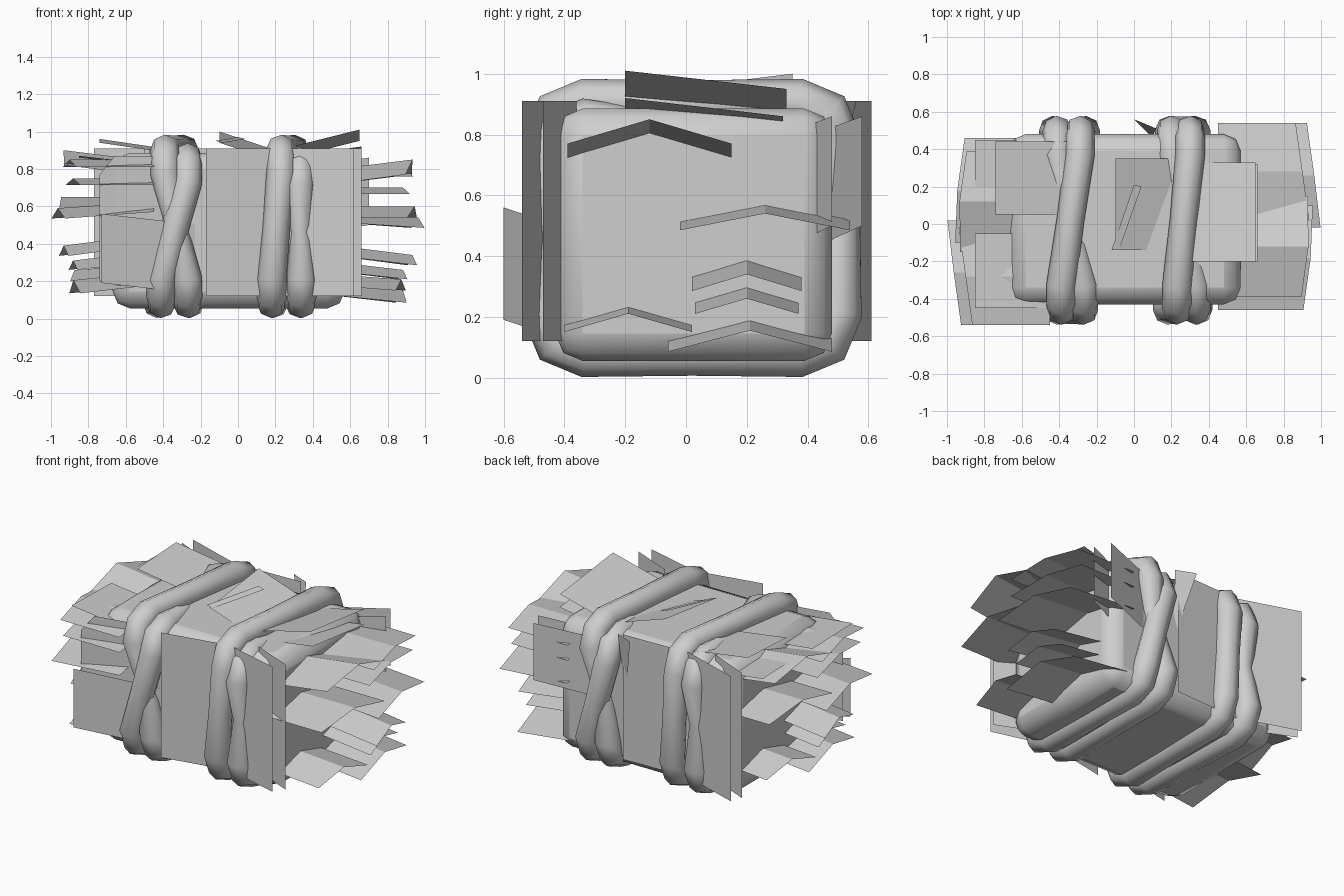
import bpy
import bmesh
from math import pi
from mathutils import Matrix, Vector

cube = bpy.data.objects.get("Cube")
if cube:
    bpy.data.objects.remove(cube, do_unlink=True)

grey = bpy.data.materials.new("plain_grey")
grey.use_nodes = True
tone = (0.62, 0.62, 0.62, 1)
grey.diffuse_color = tone
grey.node_tree.nodes["Principled BSDF"].inputs["Base Color"].default_value = tone


def link(name, data):
    obj = bpy.data.objects.new(name, data)
    bpy.context.scene.collection.objects.link(obj)
    data.materials.append(grey)
    return obj


def activate(obj):
    bpy.ops.object.select_all(action="DESELECT")
    obj.select_set(True)
    bpy.context.view_layer.objects.active = obj


def sheet(name, first_edge, second_edge, turned=False):
    """A thin straw sheet stretched between two matching edge paths."""
    bm = bmesh.new()
    spin = Matrix.Rotation(pi if turned else 0, 3, "Z")
    rows = [[bm.verts.new(spin @ Vector(p)) for p in edge] for edge in (first_edge, second_edge)]
    for i in range(len(first_edge) - 1):
        bm.faces.new((rows[0][i], rows[0][i + 1], rows[1][i + 1], rows[1][i]))
    mesh = bpy.data.meshes.new(name)
    bm.to_mesh(mesh)
    bm.free()
    return link(name, mesh)


# Bale body: a box with rounded edges
bm = bmesh.new()
bmesh.ops.create_cube(bm, size=1)
bmesh.ops.scale(bm, vec=(1.24, 0.91, 0.83), verts=bm.verts)
bmesh.ops.translate(bm, vec=(-0.05, 0.025, 0.47), verts=bm.verts)
mesh = bpy.data.meshes.new("bale_body")
bm.to_mesh(mesh)
bm.free()
body = link("bale_body", mesh)
bevel = body.modifiers.new("rounded_edges", "BEVEL")
bevel.width = 0.09
bevel.segments = 2
activate(body)
bpy.ops.object.shade_smooth_by_angle(angle=0.7)


# Rope strands: closed tubes round the bale; sunk sides pass under the other strand
def strand(name, front_bottom, back_bottom, back_top, front_top, high, sunk):
    front, back, low = -0.46, 0.5, 0.08
    corners = [
        ("bottom", front_bottom, front, low, 1, 1),
        ("back", back_bottom, back, low, -1, 1),
        ("top", back_top, back, high, -1, -1),
        ("front", front_top, front, high, 1, -1),
    ]
    inward = {"bottom": (0, 1), "back": (-1, 0), "top": (0, -1), "front": (1, 0)}
    path = []
    for i, (side, x, y, z, dy, dz) in enumerate(corners):
        bend = [(x, y, z + dz * 0.13), (x, y + dy * 0.035, z + dz * 0.035), (x, y + dy * 0.13, z)]
        if side in ("back", "front"):
            bend.reverse()
        path += [(co, 1.04) for co in bend]
        # middle of the side, narrower and lower where it is sunk
        _, next_x, next_y, next_z, _, _ = corners[(i + 1) % 4]
        depth, width = (0.035, 0.78) if side in sunk else (0, 0.97)
        in_y, in_z = inward[side]
        middle = ((x + next_x) / 2, (y + next_y) / 2 + in_y * depth, (z + next_z) / 2 + in_z * depth)
        path.append((middle, width))
    curve = bpy.data.curves.new(name, "CURVE")
    curve.dimensions = "3D"
    curve.bevel_depth = 0.076
    curve.bevel_resolution = 2
    spline = curve.splines.new("POLY")
    spline.points.add(len(path) - 1)
    for point, (co, width) in zip(spline.points, path):
        point.co = (*co, 1)
        point.radius = width
    spline.use_cyclic_u = True
    obj = link(name, curve)
    activate(obj)
    bpy.ops.object.convert(target="MESH")
    bpy.ops.object.shade_smooth_by_angle(angle=1.0)


strand("right_rope_inner", -0.27, -0.26, -0.29, -0.39, 0.905, ("front",))
strand("right_rope_outer", -0.41, -0.43, -0.41, -0.27, 0.86, ("top", "back"))
strand("left_rope_inner", 0.18, 0.19, 0.30, 0.23, 0.905, ("back",))
strand("left_rope_outer", 0.34, 0.33, 0.20, 0.33, 0.84, ("top", "front"))


# End straw: folded sheets fanning out of both ends
def end_sheet(name, y, z, half, fold, rise, reach, turned):
    ridge = [(y - half, z), (y, z + fold), (y + half, z)]
    inner = [(0.45, a, b) for a, b in ridge]
    outer = [(reach - 0.14 * abs(a), a, b + rise) for a, b in ridge]
    sheet(name, inner, outer, turned)


end_straw = [
    (-0.12, 0.71, 0.27, 0.08, 0.06, 0.95),
    (-0.18, 0.54, 0.28, 0.06, 0.0, 0.97),
    (0.27, 0.665, 0.27, 0.035, 0.0, 0.92),
    (0.28, 0.76, 0.26, 0.04, 0.0, 0.94),
    (0.26, 0.52, 0.28, 0.055, -0.035, 1.0),
    (0.2, 0.345, 0.18, 0.055, -0.06, 0.96),
    (0.2, 0.26, 0.17, 0.05, -0.05, 0.91),
    (0.21, 0.13, 0.27, 0.07, -0.045, 0.91),
    (-0.19, 0.18, 0.21, 0.06, -0.03, 0.9),
]
for turned, side, lift in ((False, "left", 0), (True, "right", 0.05)):
    for number, (y, z, *shape) in enumerate(end_straw, 1):
        end_sheet(f"{side}_end_straw_{number}", y, z + lift, *shape, turned)


# Upright straw: tall sheets against the front and back
def upright(name, plan, bottoms, tops):
    sheet(name,
          [(x, y, z) for (x, y), z in zip(plan, bottoms)],
          [(x, y, z) for (x, y), z in zip(plan, tops)])


def tall(name, *plan):
    upright(name, plan, [0.12] * len(plan), [0.91] * len(plan))


tall("front_tall_straw", (-0.17, -0.525), (0.25, -0.44), (0.62, -0.54))
tall("front_tall_straw_inner", (0.4, -0.36), (0.66, -0.47))
tall("back_tall_straw", (0.09, 0.5), (-0.36, 0.485), (-0.74, 0.61))
tall("back_tall_straw_inner", (-0.5, 0.42), (-0.77, 0.54))
sheet("back_middle_sliver",
      [(0.08, 0.48, 0.55), (0.1, 0.47, 0.55)],
      [(0, 0.56, 0.91), (0.12, 0.51, 0.91)])
upright("front_low_straw", [(-0.73, -0.6), (-0.2, -0.42)], [0.19, 0.13], [0.56, 0.5])
upright("front_high_straw", [(-0.74, -0.51), (-0.66, -0.49), (-0.3, -0.42)],
        [0.2, 0.19, 0.14], [0.77, 0.87, 0.87])
upright("back_high_straw", [(0.66, 0.58), (0.3, 0.47)], [0.5, 0.45], [0.86, 0.82])
upright("back_high_straw_inner", [(0.7, 0.48), (0.4, 0.38)], [0.5, 0.45], [0.86, 0.82])


# Top straw: loose sloping sheets lying over the bale
def top_sheet(name, inner_x, outer_x, near_y, far_y, inner_z, outer_z, lean):
    sheet(name,
          [(inner_x, near_y, inner_z), (inner_x, far_y, inner_z - lean)],
          [(outer_x, near_y, outer_z), (outer_x, far_y, outer_z - lean)])


top_sheet("left_top_straw", 0.25, 0.65, -0.2, 0.33, 0.91, 1.01, 0.06)
top_sheet("left_top_straw_lower", 0.25, 0.66, -0.2, 0.32, 0.86, 0.92, 0.06)
top_sheet("right_top_straw", -0.33, -0.74, 0.05, 0.44, 0.88, 0.94, -0.02)
top_sheet("right_top_straw_back", -0.42, -0.85, 0.06, 0.45, 0.82, 0.87, 0.01)
top_sheet("right_top_straw_front", -0.42, -0.85, -0.45, -0.05, 0.82, 0.87, 0.01)
top_sheet("middle_top_straw", 0.2, -0.1, -0.14, 0.35, 0.84, 0.94, -0.06)
sheet("middle_top_sliver",
      [(-0.12, -0.14, 0.95), (0, 0.21, 0.97)],
      [(-0.08, -0.14, 0.94), (0.04, 0.2, 0.96)])
